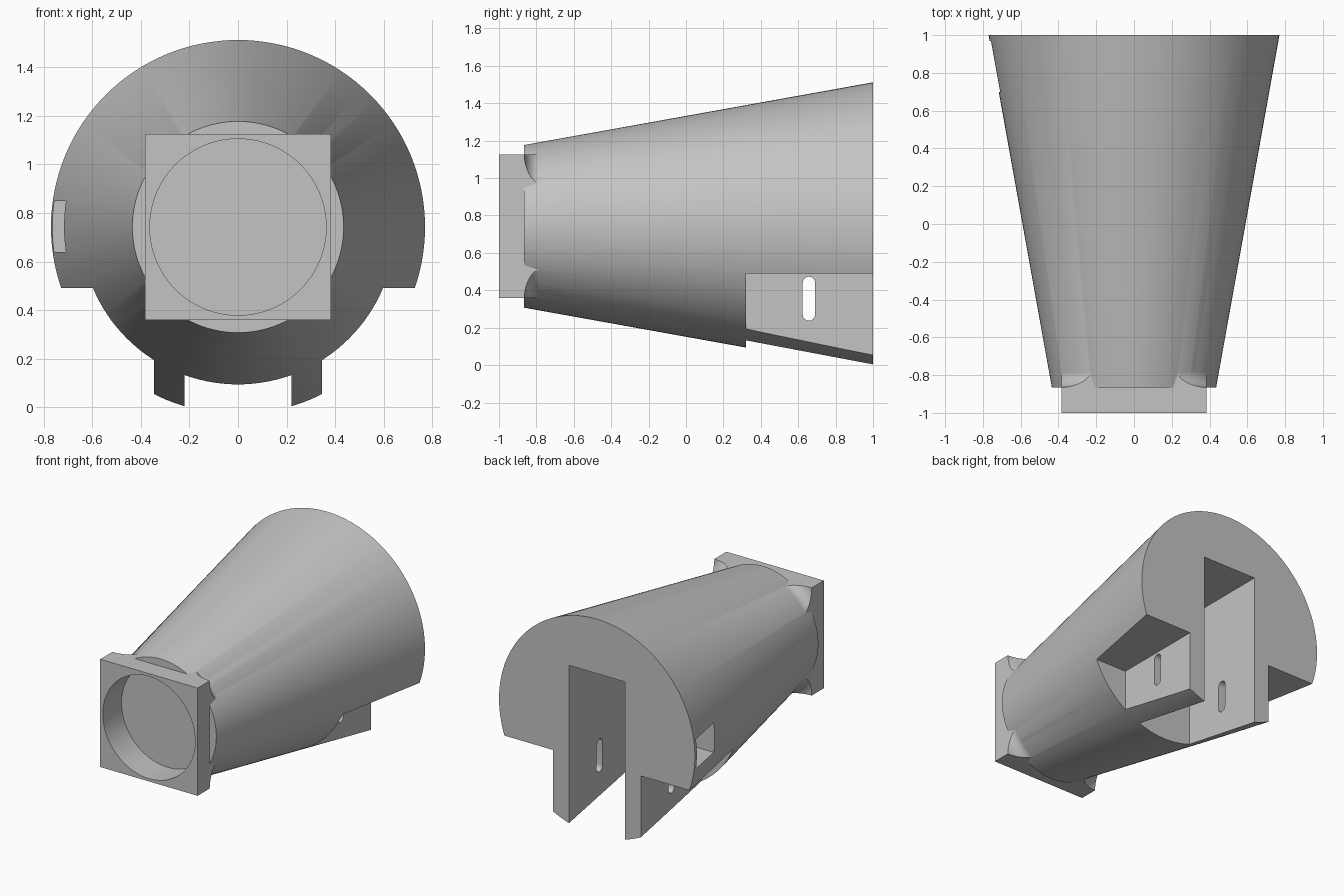
import bpy, bmesh, math
from mathutils import Matrix, Vector

if "Cube" in bpy.data.objects:
    bpy.data.objects.remove(bpy.data.objects["Cube"], do_unlink=True)

AXIS_Z = 0.742      # height of the cone axis
HALF = 0.383        # half width of the square flange
FRONT, BACK = -0.865, 1.0

grey = bpy.data.materials.new("plain_grey")
grey.use_nodes = True
colour = (0.55, 0.55, 0.55, 1)
grey.diffuse_color = colour
grey.node_tree.nodes["Principled BSDF"].inputs["Base Color"].default_value = colour


def finish(bm, name):
    bmesh.ops.recalc_face_normals(bm, faces=bm.faces)
    mesh = bpy.data.meshes.new(name)
    bm.to_mesh(mesh)
    bm.free()
    mesh.materials.append(grey)
    ob = bpy.data.objects.new(name, mesh)
    bpy.context.collection.objects.link(ob)
    return ob


def box(name, low, high):
    low, high = Vector(low), Vector(high)
    bm = bmesh.new()
    bmesh.ops.create_cube(bm, size=1)
    size = Matrix.Diagonal((high - low).to_4d())
    size[3][3] = 1
    bmesh.ops.transform(bm, matrix=Matrix.Translation((low + high) / 2) @ size, verts=bm.verts)
    return finish(bm, name)


def lathe(name, profile, steps=128):
    """Turn (radius, y) points around the cone axis."""
    bm = bmesh.new()
    verts = [bm.verts.new((r, y, AXIS_Z)) for r, y in profile]
    edges = [bm.edges.new(pair) for pair in zip(verts, verts[1:])]
    bmesh.ops.spin(bm, geom=verts + edges, cent=(0, 0, AXIS_Z), axis=(0, 1, 0),
                   angle=math.tau, steps=steps, use_merge=False)
    bmesh.ops.remove_doubles(bm, verts=bm.verts, dist=1e-5)
    return finish(bm, name)


def pill(name, x0, x1, y, z0, z1, r):
    """Rounded slot running along x."""
    bm = bmesh.new()
    points = []
    for i in range(26):
        a = math.pi * (i if i < 13 else i - 1) / 12
        z = z1 - r if i < 13 else z0 + r
        points.append(bm.verts.new((x0, y + r * math.cos(a), z + r * math.sin(a))))
    face = bm.faces.new(points)
    out = bmesh.ops.extrude_face_region(bm, geom=[face])
    moved = [v for v in out["geom"] if isinstance(v, bmesh.types.BMVert)]
    bmesh.ops.translate(bm, verts=moved, vec=(x1 - x0, 0, 0))
    return finish(bm, name)


def combine(target, tool, operation):
    mod = target.modifiers.new(tool.name, "BOOLEAN")
    mod.object, mod.operation, mod.solver = tool, operation, "EXACT"
    bpy.context.view_layer.objects.active = target
    bpy.ops.object.modifier_apply(modifier=mod.name)
    bpy.data.objects.remove(tool, do_unlink=True)


# Tapered body
body = lathe("tapered_housing", [(0, FRONT), (0.435, FRONT), (0.77, BACK), (0, BACK)])

# Square flange whose rear corners sweep into the cone with a fillet
flange = box("flange", (-HALF, -1, AXIS_Z - HALF), (HALF, -0.75, AXIS_Z + HALF))
fillet = [(0.545 - 0.096 * math.sin(a), FRONT + 0.08 * (1 - math.cos(a)))
          for a in (math.pi / 2 * i / 10 for i in range(11))]
limit = lathe("fillet_limit", [(0, -1.2), (0.7, -1.2), (0.7, FRONT)] + fillet + [(0, -0.785)])
combine(flange, limit, "INTERSECT")
combine(body, flange, "UNION")

# Round recess in the front
combine(body, lathe("recess", [(0, -1.2), (0.363, -1.2), (0.363, -0.79), (0, -0.79)]), "DIFFERENCE")

# Central slot open to the back and below
combine(body, box("centre_slot", (-0.22, 0.32, -0.3), (0.22, 1.2, 1.125)), "DIFFERENCE")

# Side steps that leave two legs, and a pill slot through each leg
for side in (-1, 1):
    xs = sorted((side * 0.345, side * 1.2))
    combine(body, box("side_step", (xs[0], 0.32, -0.3), (xs[1], 1.2, 0.49)), "DIFFERENCE")
    xs = sorted((side * 0.18, side * 0.4))
    combine(body, pill("leg_slot", xs[0], xs[1], 0.657, 0.238, 0.473, 0.033), "DIFFERENCE")

# Pocket in the side wall
combine(body, box("side_pocket", (-1, 0.7, 0.64), (-0.5, 0.97, 0.85)), "DIFFERENCE")

bpy.ops.object.select_all(action="DESELECT")
body.select_set(True)
bpy.context.view_layer.objects.active = body
bpy.ops.object.shade_smooth_by_angle(angle=math.radians(25))
